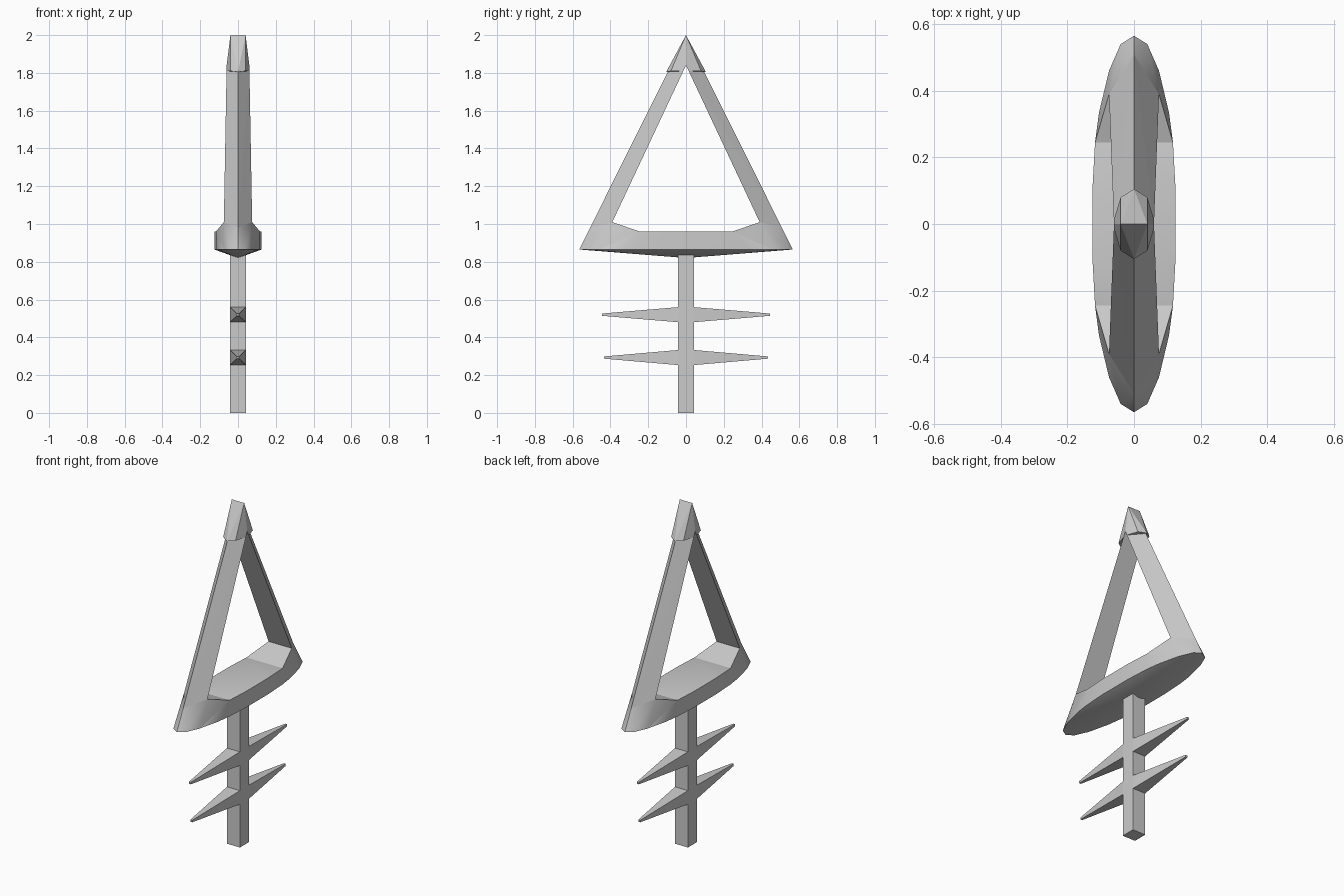
import bpy, bmesh
from math import radians

if "Cube" in bpy.data.objects:
    bpy.data.objects.remove(bpy.data.objects["Cube"])


def both(pts):
    """Points plus their mirror images across x = 0."""
    return list(dict.fromkeys([(sx * x, y, z) for x, y, z in pts for sx in (1, -1)]))


def hull(name, pts, smooth=False):
    """Faceted solid wrapped around a few key points."""
    bm = bmesh.new()
    for p in pts:
        bm.verts.new(p)
    bmesh.ops.convex_hull(bm, input=bm.verts[:])
    loose = [v for v in bm.verts if not v.link_faces]
    bmesh.ops.delete(bm, geom=loose, context='VERTS')
    bmesh.ops.dissolve_limit(bm, angle_limit=radians(0.5), verts=bm.verts[:], edges=bm.edges[:])
    bmesh.ops.recalc_face_normals(bm, faces=bm.faces[:])
    mesh = bpy.data.meshes.new(name)
    bm.to_mesh(mesh)
    bm.free()
    ob = bpy.data.objects.new(name, mesh)
    bpy.context.collection.objects.link(ob)
    if smooth:
        bpy.ops.object.select_all(action='DESELECT')
        ob.select_set(True)
        bpy.context.view_layer.objects.active = ob
        bpy.ops.object.shade_smooth_by_angle(angle=radians(30))
    return ob


# Boat-shaped base: quarter outline, flat deck, shallow keel point
outline = [(0, .565), (.04, .54), (.075, .46), (.105, .335), (.117, .245), (.125, .1)]
rim = [(x, s * y, .865) for x, y in outline for s in (1, -1)]
deck = [(x, s * y, .96) for x, y in outline[4:] for s in (1, -1)]
hull("base", both(rim + deck + [(0, 0, .82)]), smooth=True)

# Stem
hull("stem", [(x, y, z) for x in (-.042, .042) for y in (-.042, .042) for z in (0, .85)])

for s, side in ((1, "back"), (-1, "front")):
    # Raised end of the base where the arm grows out
    end = [(x, s * y, .865) for x, y in outline[:5]]
    hull("base_end_" + side, both(end + [(.117, s * .245, .96), (.075, s * .39, 1.01),
                                         (0, s * .508, .98)]), smooth=True)

    # Triangular-section arm with its ridge facing outward
    hull("arm_" + side, both([(.075, s * .39, 1.01), (0, s * .508, .98),
                              (.06, 0, 1.84), (0, 0, 2)]))

    # Chisel tip, one half per arm
    hull("tip_" + side, both([(.04, 0, 2), (.04, s * .08, 1.81), (0, s * .105, 1.805),
                              (.06, 0, 1.84), (.06, s * .014, 1.81)]))

    # Two tapered spikes on the stem
    for z, zt, reach, level in ((.52, .52, .445, "upper"), (.293, .293, .433, "lower")):
        hull(f"spike_{level}_{side}",
             both([(.042, s * .04, z + d) for d in (-.04, .04)] +
                  [(.006, s * reach, zt + d) for d in (-.006, .006)]))
